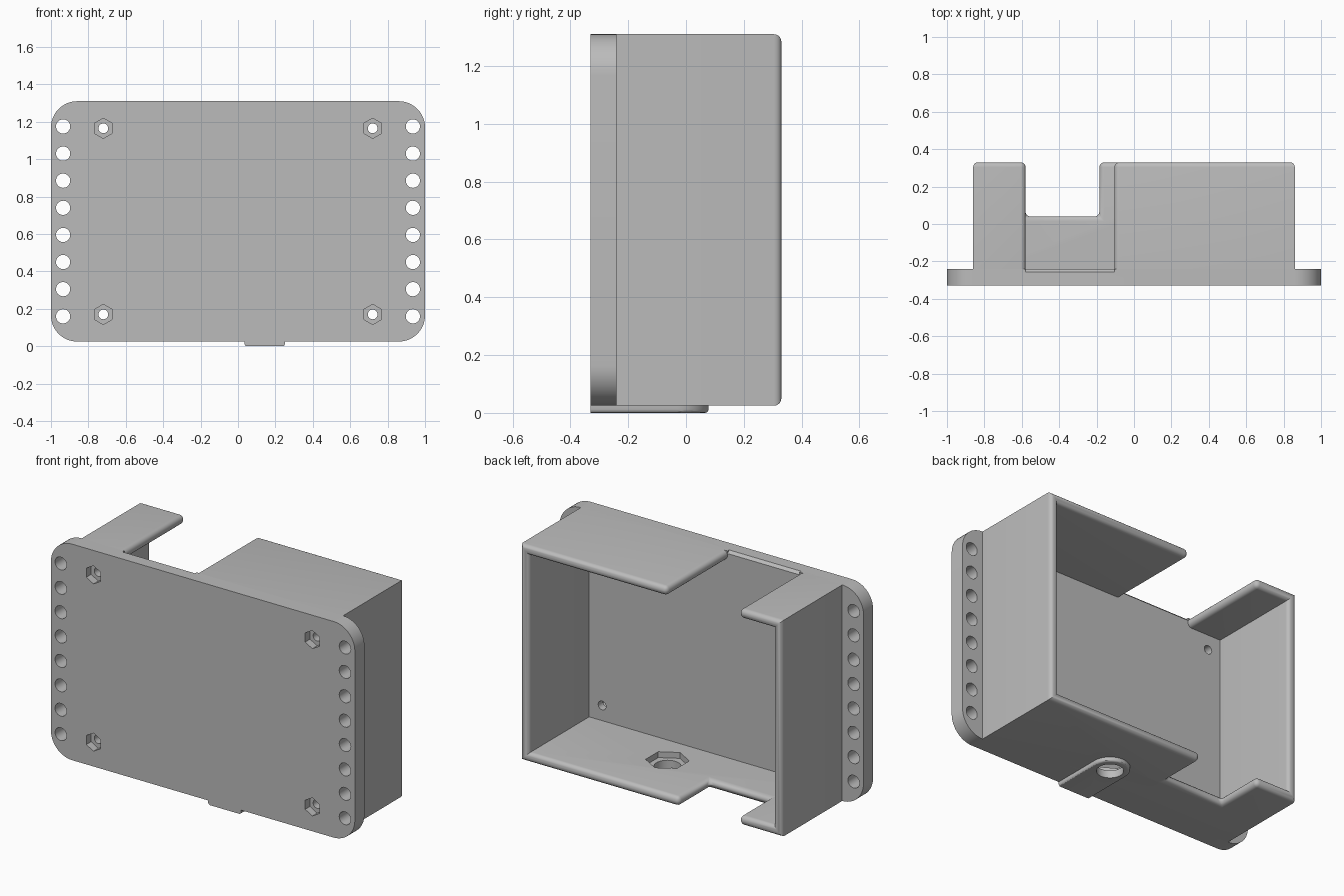
import bpy, bmesh, math
from mathutils import Matrix, Vector

if "Cube" in bpy.data.objects:
    bpy.data.objects.remove(bpy.data.objects["Cube"])

# Main dimensions
LOW, HIGH = 0.025, 1.31
MID = (LOW + HIGH) / 2
FRONT, SEAM, BACK = -0.33, -0.24, 0.33
HALF, WALL, ROUND = 0.86, 0.055, 0.026
ROOT = SEAM - 0.02          # walls run a little into the plate

grey = bpy.data.materials.new("plain grey plastic")
grey.use_nodes = True
colour = (0.5, 0.5, 0.5, 1)
grey.diffuse_color = colour
grey.node_tree.nodes["Principled BSDF"].inputs["Base Color"].default_value = colour


def make(name, bm):
    bmesh.ops.recalc_face_normals(bm, faces=bm.faces)
    mesh = bpy.data.meshes.new(name)
    bm.to_mesh(mesh)
    bm.free()
    mesh.materials.append(grey)
    ob = bpy.data.objects.new(name, mesh)
    bpy.context.collection.objects.link(ob)
    return ob


def box(name, xs, ys, zs):
    bm = bmesh.new()
    size = [b - a for a, b in (xs, ys, zs)]
    centre = [(a + b) / 2 for a, b in (xs, ys, zs)]
    bmesh.ops.create_cube(bm, size=1, matrix=Matrix.Translation(centre) @ Matrix.Diagonal((*size, 1)))
    return make(name, bm)


def extrude(points, offset):
    """Solid from a flat outline swept by an offset."""
    bm = bmesh.new()
    face = bm.faces.new([bm.verts.new(p) for p in points])
    swept = bmesh.ops.extrude_face_region(bm, geom=[face], use_keep_orig=True)
    bmesh.ops.translate(bm, vec=offset, verts=[v for v in swept["geom"] if isinstance(v, bmesh.types.BMVert)])
    return bm


def arc(cx, cy, r, start, end, steps):
    angles = [math.radians(start + (end - start) * i / steps) for i in range(steps + 1)]
    return [(cx + r * math.cos(a), cy + r * math.sin(a)) for a in angles]


def pegs(name, centres, r, sides, ys):
    """Row of prisms along y, with a corner pointing up."""
    bm = bmesh.new()
    for x, z in centres:
        place = Matrix.Translation((x, sum(ys) / 2, z)) @ Matrix.Rotation(math.pi / 2, 4, "X")
        bmesh.ops.create_cone(bm, cap_ends=True, segments=sides, radius1=r, radius2=r,
                              depth=ys[1] - ys[0], matrix=place)
    return make(name, bm)


def upright(name, x, y, r, sides, zs):
    bm = bmesh.new()
    bmesh.ops.create_cone(bm, cap_ends=True, segments=sides, radius1=r, radius2=r, depth=zs[1] - zs[0],
                          matrix=Matrix.Translation((x, y, sum(zs) / 2)))
    return make(name, bm)


def cut(ob, *cutters):
    for c in cutters:
        c.hide_render = True
        mod = ob.modifiers.new("cut", "BOOLEAN")
        mod.operation, mod.solver, mod.object = "DIFFERENCE", "EXACT", c
    graph = bpy.context.evaluated_depsgraph_get()
    mesh = bpy.data.meshes.new_from_object(ob.evaluated_get(graph))
    ob.modifiers.clear()
    ob.data = mesh
    for c in cutters:
        bpy.data.objects.remove(c)


def finish(ob):
    bpy.ops.object.select_all(action="DESELECT")
    ob.select_set(True)
    bpy.context.view_layer.objects.active = ob
    bpy.ops.object.shade_smooth_by_angle(angle=math.radians(30))


# Mounting plate with rounded corners
R = 0.14
outline = []
for i, (sx, sz) in enumerate([(1, 1), (-1, 1), (-1, -1), (1, -1)]):
    outline += arc(sx * (1 - R), MID + sz * ((HIGH - LOW) / 2 - R), R, 90 * i, 90 * i + 90, 12)
plate = make("mounting_plate", extrude([(x, FRONT, z) for x, z in outline], (0, SEAM - FRONT, 0)))
side_spots = [(s * 0.935, 0.16 + 0.145 * i) for s in (-1, 1) for i in range(8)]
screw_spots = [(s * 0.72, z) for s in (-1, 1) for z in (0.17, 1.165)]
through = (FRONT - 0.1, SEAM + 0.1)

# Softened plate edge where the top wall is open
bm = bmesh.new()
bmesh.ops.create_cube(bm, size=1, matrix=Matrix.Translation((-0.3425, SEAM, HIGH))
                      @ Matrix.Rotation(math.pi / 4, 4, "X") @ Matrix.Diagonal((0.475, 0.022, 0.022, 1)))
edge_cutter = make("edge_cutter", bm)
cut(plate,
    pegs("side_holes", side_spots, 0.038, 32, through),
    pegs("screw_holes", screw_spots, 0.026, 24, through),
    pegs("screw_pockets", screw_spots, 0.054, 6, (FRONT - 0.1, FRONT + 0.045)),
    edge_cutter)
finish(plate)

# Box walls, open at the back, with a notch in the top and the bottom
walls = box("box_walls", (-HALF, HALF), (ROOT, BACK), (LOW, HIGH))
cut(walls,
    box("cavity", (-HALF + WALL, HALF - WALL), (-1, 1), (LOW + WALL, HIGH - WALL)),
    box("top_notch", (-0.58, -0.105), (-1, 1), (HIGH - 0.15, HIGH + 0.1)),
    box("bottom_notch", (-0.58, -0.185), (0.04, 1), (LOW - 0.1, LOW + 0.15)))

# Round the free rims, keeping the box corners sharp
bm = bmesh.new()
bm.from_mesh(walls.data)
bmesh.ops.remove_doubles(bm, verts=bm.verts, dist=0.0005)
bmesh.ops.dissolve_limit(bm, angle_limit=0.02, verts=bm.verts, edges=bm.edges)


def is_rim(edge):
    a, b = (v.co for v in edge.verts)
    if max(a.y, b.y) < ROOT + 0.01:
        return False
    along_y = abs(a.x - b.x) < 0.001 and abs(a.z - b.z) < 0.001
    return not (along_y and abs(a.x) > HALF - WALL - 0.01)


bmesh.ops.bevel(bm, geom=[e for e in bm.edges if is_rim(e)], offset=ROUND, offset_type="OFFSET",
                segments=5, profile=0.5, affect="EDGES", clamp_overlap=True)
bm.to_mesh(walls.data)
bm.free()

# Nut pocket and bolt hole in the bottom wall
BX, BY, BR = 0.143, -0.03, 0.108
cut(walls,
    upright("bolt_hole", BX, BY, 0.073, 40, (-0.1, 0.2)),
    upright("nut_pocket", BX, BY, 0.118, 6, (0.045, 0.2)))
finish(walls)

# Raised tongue under the bottom wall
tongue = [(BX + BR, FRONT)] + arc(BX, BY, BR, 0, 180, 28) + [(BX - BR, FRONT)]
bm = extrude([(x, y, 0) for x, y in tongue], (0, 0, LOW + 0.005))
lower = [e for e in bm.edges
         if all(v.co.z < 0.001 for v in e.verts) and any(v.co.y > FRONT + 0.01 for v in e.verts)]
bmesh.ops.bevel(bm, geom=lower, offset=0.012, segments=3, profile=0.5, affect="EDGES")
boss = make("bolt_tongue", bm)
cut(boss, upright("tongue_hole", BX, BY, 0.073, 40, (-0.1, 0.2)))
finish(boss)
